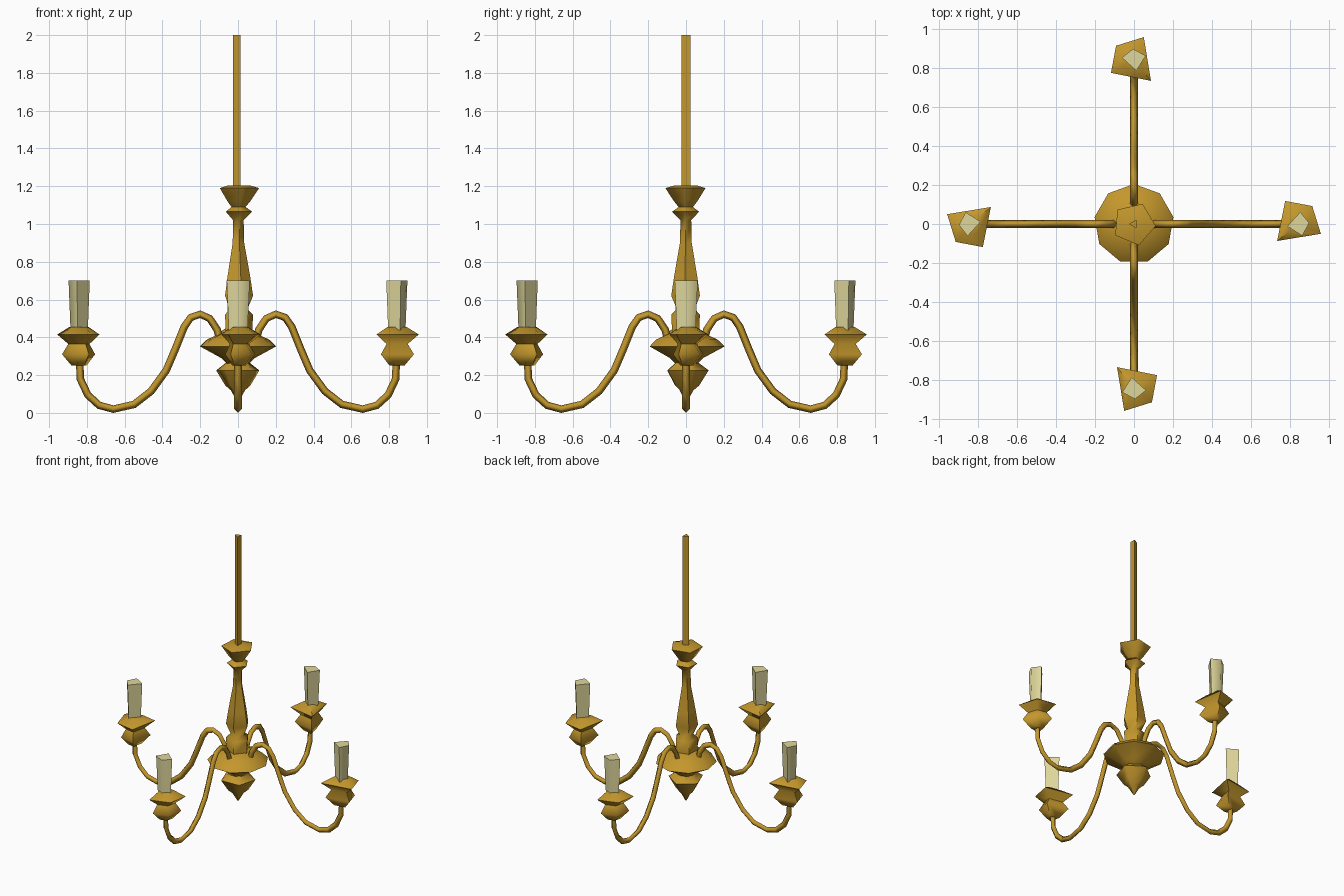
import bpy, bmesh, math
from mathutils import Matrix

if "Cube" in bpy.data.objects:
    bpy.data.objects.remove(bpy.data.objects["Cube"])


def material(name, color):
    m = bpy.data.materials.new(name)
    m.diffuse_color = color
    m.use_nodes = True
    m.node_tree.nodes["Principled BSDF"].inputs["Base Color"].default_value = m.diffuse_color
    return m


GOLD = material("brass", (0.55, 0.31, 0.025, 1))
WAX = material("wax", (0.74, 0.68, 0.33, 1))


def ngon(sides, phase):
    angles = [math.radians(phase) + math.tau * i / sides for i in range(sides)]
    return [(math.cos(a), math.sin(a)) for a in angles]


def loft(name, outline, profile, mat, center_x=0, turn=0, angle=65):
    """Stack scaled copies of an outline; profile holds (scale, z) pairs."""
    bm = bmesh.new()
    rings = [[bm.verts.new((center_x + x * s, y * s, z)) for x, y in outline]
             for s, z in profile]
    n = len(outline)
    for a, b in zip(rings, rings[1:]):
        for i in range(n):
            j = (i + 1) % n
            bm.faces.new((a[i], a[j], b[j], b[i]))
    bm.faces.new(rings[0])
    bm.faces.new(rings[-1])
    bmesh.ops.recalc_face_normals(bm, faces=bm.faces)
    bm.transform(Matrix.Rotation(turn, 4, 'Z'))
    mesh = bpy.data.meshes.new(name)
    bm.to_mesh(mesh)
    bm.free()
    mesh.materials.append(mat)
    obj = bpy.data.objects.new(name, mesh)
    bpy.context.collection.objects.link(obj)
    bpy.ops.object.select_all(action='DESELECT')
    obj.select_set(True)
    bpy.context.view_layer.objects.active = obj
    bpy.ops.object.shade_smooth_by_angle(angle=math.radians(angle))
    return obj


def arm(name, points, turn):
    """Thin four-sided tube along a path in the xz plane."""
    curve = bpy.data.curves.new(name, 'CURVE')
    curve.dimensions = '3D'
    curve.bevel_depth = 0.02
    curve.bevel_resolution = 0
    curve.use_fill_caps = True
    spline = curve.splines.new('POLY')
    spline.points.add(len(points) - 1)
    for p, (x, z) in zip(spline.points, points):
        p.co = (x, 0, z, 1)
    curve.materials.append(GOLD)
    obj = bpy.data.objects.new(name, curve)
    obj.rotation_euler.z = turn
    bpy.context.collection.objects.link(obj)


# Hanging rod
loft("hanging_rod", ngon(3, 60), [(0.026, 1.17), (0.026, 2.0)], GOLD)

# Turned central stem with collar and cap
loft("center_stem", ngon(5, -5),
     [(0.075, 0.42), (0.08, 0.52), (0.05, 0.55), (0.08, 0.62), (0.065, 0.72),
      (0.033, 0.9), (0.03, 1.02), (0.075, 1.065), (0.04, 1.09),
      (0.065, 1.12), (0.112, 1.19), (0.06, 1.205)], GOLD)

# Wide hub bowl the arms grow from
loft("hub_bowl", ngon(9, 10),
     [(0.05, 0.25), (0.09, 0.29), (0.205, 0.352), (0.165, 0.39),
      (0.07, 0.43)], GOLD)

# Bottom finial
loft("finial", ngon(5, 20),
     [(0.005, 0.06), (0.04, 0.12), (0.07, 0.145), (0.12, 0.225),
      (0.06, 0.27), (0.06, 0.3)], GOLD)

# Four arms, each with a cup and a candle
ARM_PATH = [(0.09, 0.36), (0.11, 0.44), (0.15, 0.5), (0.2, 0.522),
            (0.25, 0.505), (0.285, 0.455), (0.335, 0.33), (0.38, 0.225),
            (0.46, 0.115), (0.55, 0.045), (0.66, 0.02), (0.735, 0.04),
            (0.795, 0.095), (0.835, 0.18), (0.838, 0.28)]
CUP = [(-0.066, 0.118), (0.073, 0.092), (0.117, -0.05), (-0.107, -0.087)]
CANDLE = [(-0.055, -0.012), (0.022, -0.06), (0.057, 0.005), (0.012, 0.062)]

for i in range(4):
    turn = i * math.pi / 2
    arm(f"arm_{i + 1}", ARM_PATH, turn)
    loft(f"candle_cup_{i + 1}", CUP,
         [(0.35, 0.25), (0.78, 0.31), (0.5, 0.365), (1.0, 0.415),
          (0.45, 0.455)], GOLD, 0.84, turn)
    loft(f"candle_{i + 1}", CANDLE, [(0.82, 0.44), (1.0, 0.7)], WAX,
         0.84, turn, 80)
